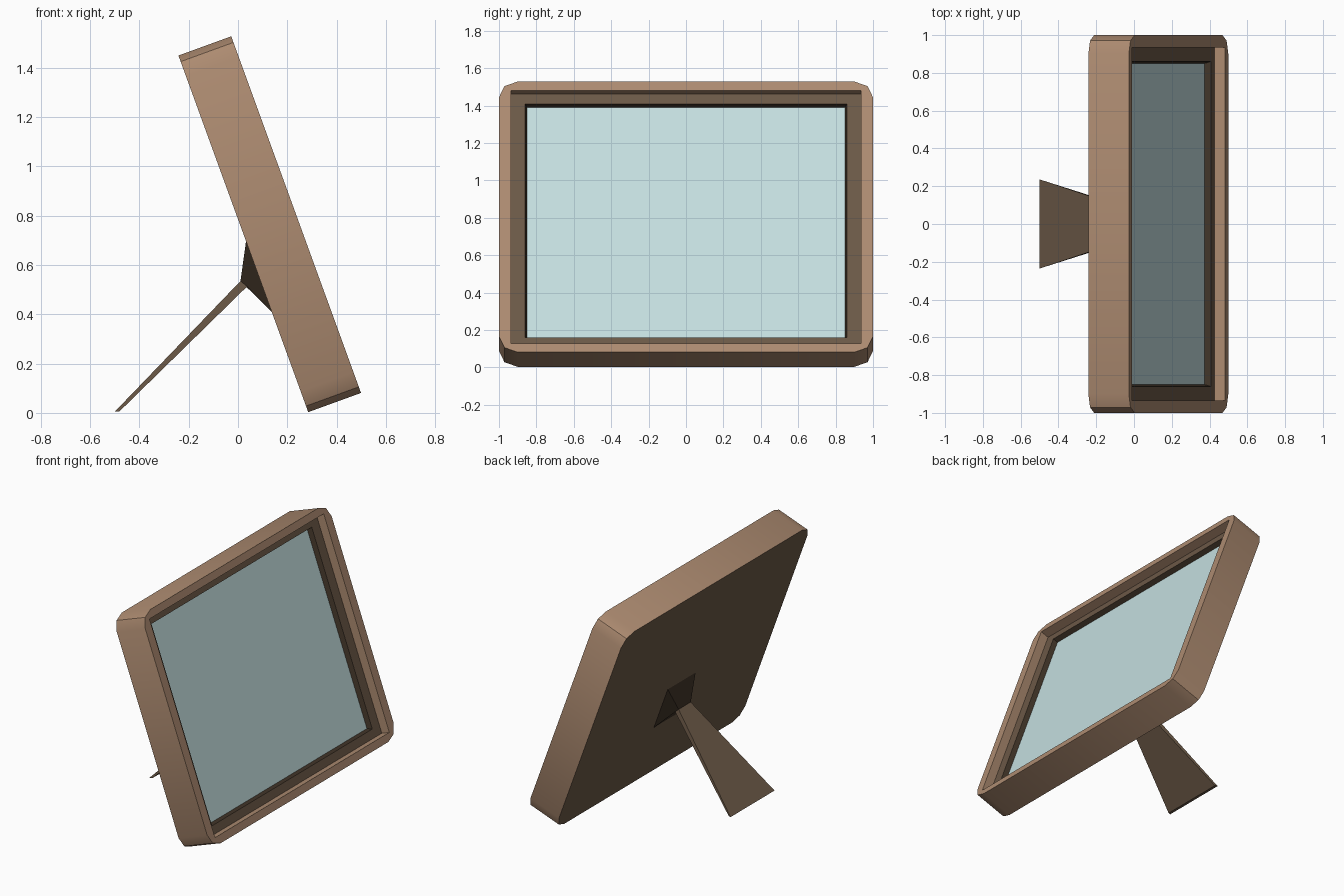
import bpy, bmesh
from math import sin, cos, pi, radians

if "Cube" in bpy.data.objects:
    bpy.data.objects.remove(bpy.data.objects["Cube"])

TILT = radians(20)
H, D = 1.54, 0.228          # frame height and depth


def tilt(y, v, w):
    """Frame coordinates (across, up the frame, out of the front) to world."""
    return (0.285 - sin(TILT) * v + cos(TILT) * w, y,
            0.003 + cos(TILT) * v + sin(TILT) * w)


def material(name, rgb):
    m = bpy.data.materials.new(name)
    m.diffuse_color = (*rgb, 1)
    m.use_nodes = True
    m.node_tree.nodes["Principled BSDF"].inputs["Base Color"].default_value = m.diffuse_color
    return m


wood = material("wood", (0.42, 0.26, 0.165))
dark = material("dark_wood", (0.15, 0.10, 0.063))
deep = material("shadow_wood", (0.055, 0.036, 0.022))
pane = material("pane", (0.56, 0.74, 0.75))


def rect(a, lo, hi, w):
    return [tilt(a, hi, w), tilt(-a, hi, w), tilt(-a, lo, w), tilt(a, lo, w)]


def build(name, loops, mats, cap_first=None, cap_last=None):
    """Loft a row of loops; a loop of 12 meets a loop of 4 at its corners."""
    bm = bmesh.new()
    rings = [[bm.verts.new(p) for p in loop] for loop in loops]
    for a, b, m in zip(rings, rings[1:], mats):
        n, k = len(b), len(a) // len(b)
        for i in range(n):
            j = (i + 1) % n
            if k == 1:
                faces = [[a[i], a[j], b[j], b[i]]]
            else:
                faces = [a[k * i:k * i + k] + [b[i]],
                         [a[k * i + k - 1], a[k * j], b[j], b[i]]]
            for f in faces:
                bm.faces.new(f).material_index = used.index(m)
    for ring, m in ((rings[0], cap_first), (rings[-1], cap_last)):
        if m:
            bm.faces.new(ring).material_index = used.index(m)
    bmesh.ops.recalc_face_normals(bm, faces=bm.faces)
    me = bpy.data.meshes.new(name)
    bm.to_mesh(me)
    bm.free()
    for m in used:
        me.materials.append(m)
    ob = bpy.data.objects.new(name, me)
    bpy.context.collection.objects.link(ob)
    bpy.ops.object.select_all(action='DESELECT')
    ob.select_set(True)
    bpy.context.view_layer.objects.active = ob
    bpy.ops.object.shade_smooth_by_angle()


used = [wood, dark, deep, pane]


# Frame with rounded corners, stepped recess and glass pane
def outline(w):
    pts, ry, rv = [], 0.1, 0.09
    for q, (sy, sv) in enumerate(((1, 1), (-1, 1), (-1, -1), (1, -1))):
        for s in range(3):
            t = q * pi / 2 + s * pi / 4
            pts.append(tilt(sy * (1 - ry) + ry * cos(t),
                            H / 2 + sv * (H / 2 - rv) + rv * sin(t), w))
    return pts


build("frame", [outline(0), outline(D),
                rect(0.935, 0.05, H - 0.05, D),
                rect(0.935, 0.05, H - 0.05, D - 0.06),
                rect(0.86, 0.105, H - 0.105, D - 0.06),
                rect(0.85, 0.115, H - 0.115, D - 0.092)],
      [wood, wood, wood, dark, deep], dark, pane)


# Hinge block on the back, tapering into the flared leg
def bar(upper, lower, half_up, half_low):
    return [(upper[0], half_up, upper[1]), (upper[0], -half_up, upper[1]),
            (lower[0], -half_low, lower[1]), (lower[0], half_low, lower[1])]


base = rect(0.15, 0.43, 0.74, 0.001)
neck = bar((0.01, 0.535), (0.037, 0.513), 0.065, 0.065)
foot = bar((-0.5, 0.005), (-0.482, 0.005), 0.236, 0.23)
build("hinge_block", [base, neck], [deep], deep, deep)
build("leg", [neck, foot], [dark], dark, dark)
